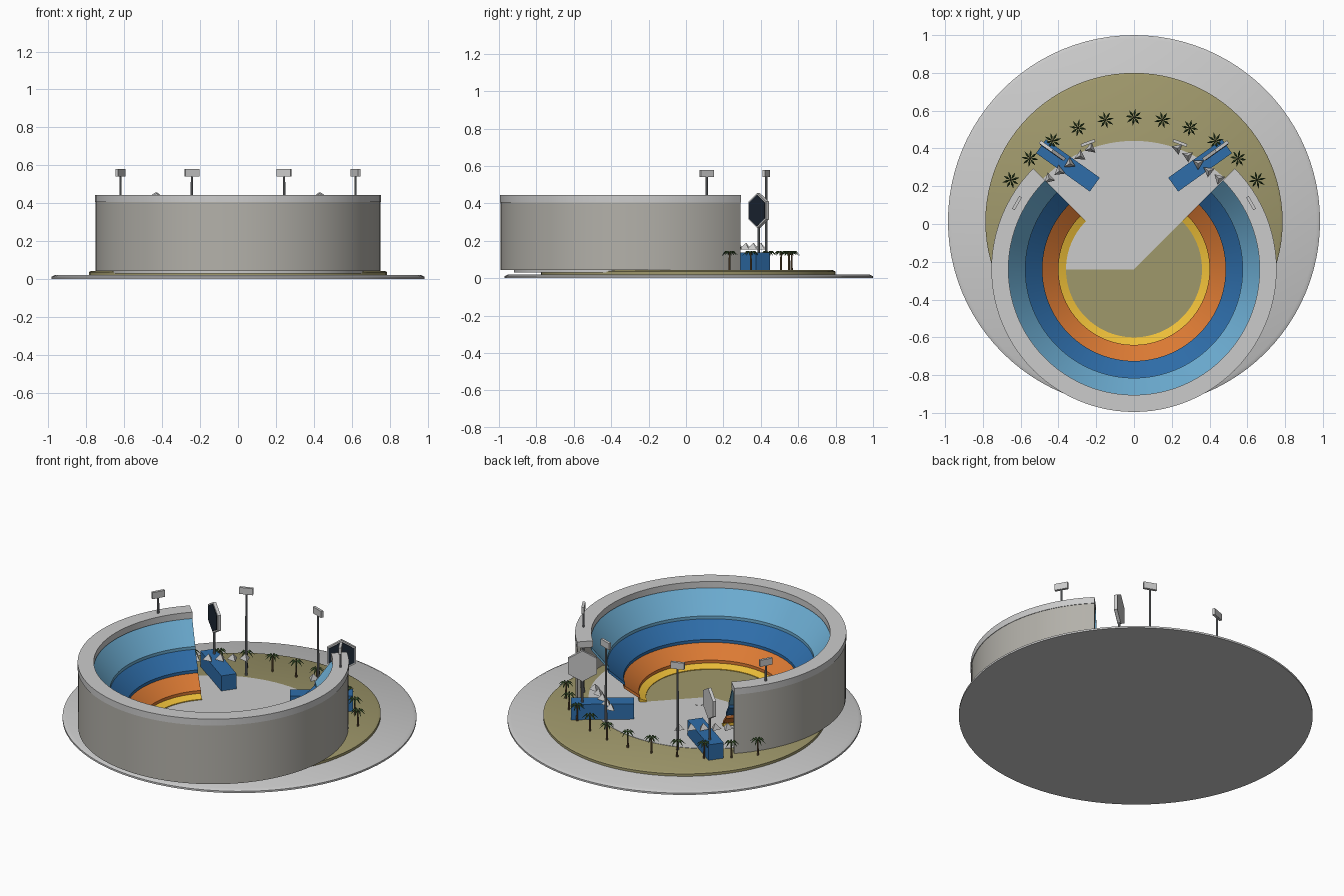
import bpy, bmesh
from math import sin, cos, radians, pi, atan2
from mathutils import Vector

if "Cube" in bpy.data.objects:
    bpy.data.objects.remove(bpy.data.objects["Cube"])

CY = -0.24      # centre of the bowl in y
G = 0.043       # ground level of the raised platform


def mat(name, r, g, b):
    m = bpy.data.materials.new(name)
    m.diffuse_color = [(c / 215) ** 2.2 for c in (r, g, b)] + [1]
    m.use_nodes = True
    m.node_tree.nodes["Principled BSDF"].inputs["Base Color"].default_value = m.diffuse_color
    return m


OLIVE = mat("olive", 133, 127, 90)
SKY = mat("sky", 92, 146, 178)
BLUE = mat("blue", 42, 92, 142)
ORANGE = mat("orange", 184, 102, 46)
YELLOW = mat("yellow", 200, 160, 50)
WARM = mat("warm_grey", 150, 148, 142)
STEEL = mat("steel", 110, 113, 116)
DARK = mat("dark", 28, 36, 46)
LEAF = mat("leaf", 50, 72, 40)
TRUNK = mat("trunk", 92, 74, 52)


def finish(name, bm, m=None, smooth=False, loc=(0, 0, 0), rot=0):
    bmesh.ops.recalc_face_normals(bm, faces=bm.faces[:])
    me = bpy.data.meshes.new(name)
    bm.to_mesh(me)
    bm.free()
    ob = bpy.data.objects.new(name, me)
    bpy.context.collection.objects.link(ob)
    ob.location = loc
    ob.rotation_euler.z = rot
    if m:
        me.materials.append(m)
    if smooth:
        bpy.context.view_layer.objects.active = ob
        ob.select_set(True)
        bpy.ops.object.shade_smooth_by_angle(angle=radians(30))
        ob.select_set(False)
    return ob


def disc(name, r, z0, z1, m=None, cy=0.0, cx=0.0, chamfer=0.0, n=96):
    bm = bmesh.new()
    loops = []
    for rr, z in ((r, z0), (r, z1 - chamfer * 0.5), (r - chamfer, z1)):
        if loops and not chamfer and len(loops) == 2:
            break
        loops.append([bm.verts.new((rr * cos(2 * pi * i / n), rr * sin(2 * pi * i / n), z)) for i in range(n)])
    for a, b in zip(loops, loops[1:]):
        for i in range(n):
            bm.faces.new((a[i], a[(i + 1) % n], b[(i + 1) % n], b[i]))
    bm.faces.new(loops[0][::-1])
    bm.faces.new(loops[-1])
    return finish(name, bm, m, True, (cx, cy, 0))


def arc(name, profile, m=None, a0=135, a1=405, n=72):
    """Sweep a closed (radius, z) profile around the bowl centre."""
    bm = bmesh.new()
    rows = []
    for i in range(n + 1):
        a = radians(a0 + (a1 - a0) * i / n)
        rows.append([bm.verts.new((r * cos(a), r * sin(a), z)) for r, z in profile])
    k = len(profile)
    for p, q in zip(rows, rows[1:]):
        for j in range(k):
            bm.faces.new((p[j], p[(j + 1) % k], q[(j + 1) % k], q[j]))
    bm.faces.new(rows[0])
    bm.faces.new(rows[-1][::-1])
    return finish(name, bm, m, True, (0, CY, 0))


def box(name, size, loc, rot=0, m=None):
    bm = bmesh.new()
    bmesh.ops.create_cube(bm, size=1)
    bmesh.ops.scale(bm, vec=Vector(size), verts=bm.verts[:])
    return finish(name, bm, m, False, loc, rot)


def cone(name, r1, r2, h, n, loc, rot=0, m=None):
    bm = bmesh.new()
    bmesh.ops.create_cone(bm, cap_ends=True, segments=n, radius1=r1, radius2=r2, depth=h)
    bmesh.ops.translate(bm, vec=(0, 0, h / 2), verts=bm.verts[:])
    return finish(name, bm, m, n > 6, loc, rot)


def hexagon(name, r, t, loc, rot, m=None):
    """Upright pointy-top hexagon, facing local -y."""
    bm = bmesh.new()
    rings = [[bm.verts.new((r * sin(i * pi / 3), y, r * cos(i * pi / 3))) for i in range(6)]
             for y in (-t / 2, t / 2)]
    for i in range(6):
        j = (i + 1) % 6
        bm.faces.new((rings[0][i], rings[0][j], rings[1][j], rings[1][i]))
    bm.faces.new(rings[0])
    bm.faces.new(rings[1][::-1])
    return finish(name, bm, m, False, loc, rot)


# Ground layers
disc("base_disc", 0.985, 0, 0.021, None, 0.015, chamfer=0.02)
disc("green_platform", 0.787, 0.004, G, OLIVE, 0.013, chamfer=0.014)
disc("plaza", 0.68, 0.03, G + 0.002, None, CY)
disc("centre_spot", 0.023, G, G + 0.004, None, CY + 0.113, n=32)

# Playing field: 225 degree wedge
bm = bmesh.new()
hub = bm.verts.new((0, 0, G + 0.003))
rim = [bm.verts.new((0.37 * cos(radians(a)), 0.37 * sin(radians(a)), G + 0.003)) for a in range(180, 406, 5)]
for a, b in zip(rim, rim[1:]):
    bm.faces.new((hub, a, b))
finish("field", bm, OLIVE, False, (0, CY, 0))

# Outer wall with top rim
arc("outer_wall", [(0.735, G), (0.752, G), (0.752, 0.425), (0.735, 0.425)], WARM)
arc("wall_rim", [(0.665, 0.405), (0.755, 0.405), (0.755, 0.444), (0.665, 0.444)])

# Seating tiers: thin sloping slabs, each steeper than the last
for name, m, r0, z0, r1, z1 in (
        ("lower_tier", YELLOW, 0.36, 0.05, 0.405, 0.068),
        ("second_tier", ORANGE, 0.40, 0.085, 0.49, 0.155),
        ("third_tier", BLUE, 0.485, 0.172, 0.58, 0.26),
        ("upper_tier", SKY, 0.575, 0.275, 0.675, 0.405)):
    arc(name, [(r0, z0 - 0.018), (r1, z1 - 0.018), (r1, z1), (r0, z0)], m)

# Gate buildings, hexagonal signs, canopies and floodlights on both sides
for s, side in ((1, "right"), (-1, "left")):
    ang = s * radians(35.5)
    box(f"{side}_gate_building", (0.35, 0.09, 0.095), (s * 0.35, 0.31, G + 0.0475), ang, BLUE)
    sx, sy = s * 0.432, 0.388
    cone(f"{side}_sign_pole", 0.007, 0.007, 0.27, 10, (sx, sy, G), 0, STEEL)
    hexagon(f"{side}_sign", 0.094, 0.018, (sx, sy, 0.362), ang)
    inward = Vector((s * sin(radians(35.5)), -cos(radians(35.5)), 0))
    hexagon(f"{side}_sign_face", 0.084, 0.006, Vector((sx, sy, 0.362)) + inward * 0.009, ang, DARK)
    for i in range(5):
        t = i / 4
        x, y = s * (0.23 + 0.22 * t), 0.40 - 0.16 * t
        cone(f"{side}_canopy_{i + 1}", 0.034, 0, 0.037, 3, (x, y, 0.153), atan2(y - CY, x))
    for i, a in enumerate((29.5, 70)):
        b = radians(a if s > 0 else 180 - a)
        x, y = 0.712 * cos(b), CY + 0.712 * sin(b)
        cone(f"{side}_light_pole_{i + 1}", 0.008, 0.006, 0.50, 10, (x, y, G), 0, STEEL)
        box(f"{side}_light_head_{i + 1}", (0.016, 0.078, 0.04), (x, y, 0.56), b)

# Palm crown mesh: eight drooping fronds, shared by every palm
bm = bmesh.new()
for i in range(8):
    a = i * pi / 4 + 0.2
    u, v = Vector((cos(a), sin(a), 0)), Vector((-sin(a), cos(a), 0))
    c, tip = bm.verts.new((0, 0, 0.098)), bm.verts.new(u * 0.046 + Vector((0, 0, 0.078)))
    l, r, k = [bm.verts.new(u * 0.024 + v * d + Vector((0, 0, h)))
               for d, h in ((0.006, 0.097), (-0.006, 0.097), (0, 0.103))]
    for f in ((c, k, l), (c, r, k), (k, tip, l), (k, r, tip)):
        bm.faces.new(f)
crown = finish("palm_crown_1", bm, LEAF)

# Row of eleven palms along the back
for i in range(11):
    a = radians(36 + 10.8 * i)
    loc = (0.805 * cos(a), CY + 0.805 * sin(a), G)
    cone(f"palm_trunk_{i + 1}", 0.006, 0.004, 0.098, 6, loc, 0, TRUNK)
    if i:
        ob = bpy.data.objects.new(f"palm_crown_{i + 1}", crown.data)
        bpy.context.collection.objects.link(ob)
    else:
        ob = crown
    ob.location = loc
    ob.rotation_euler.z = i * 0.4
